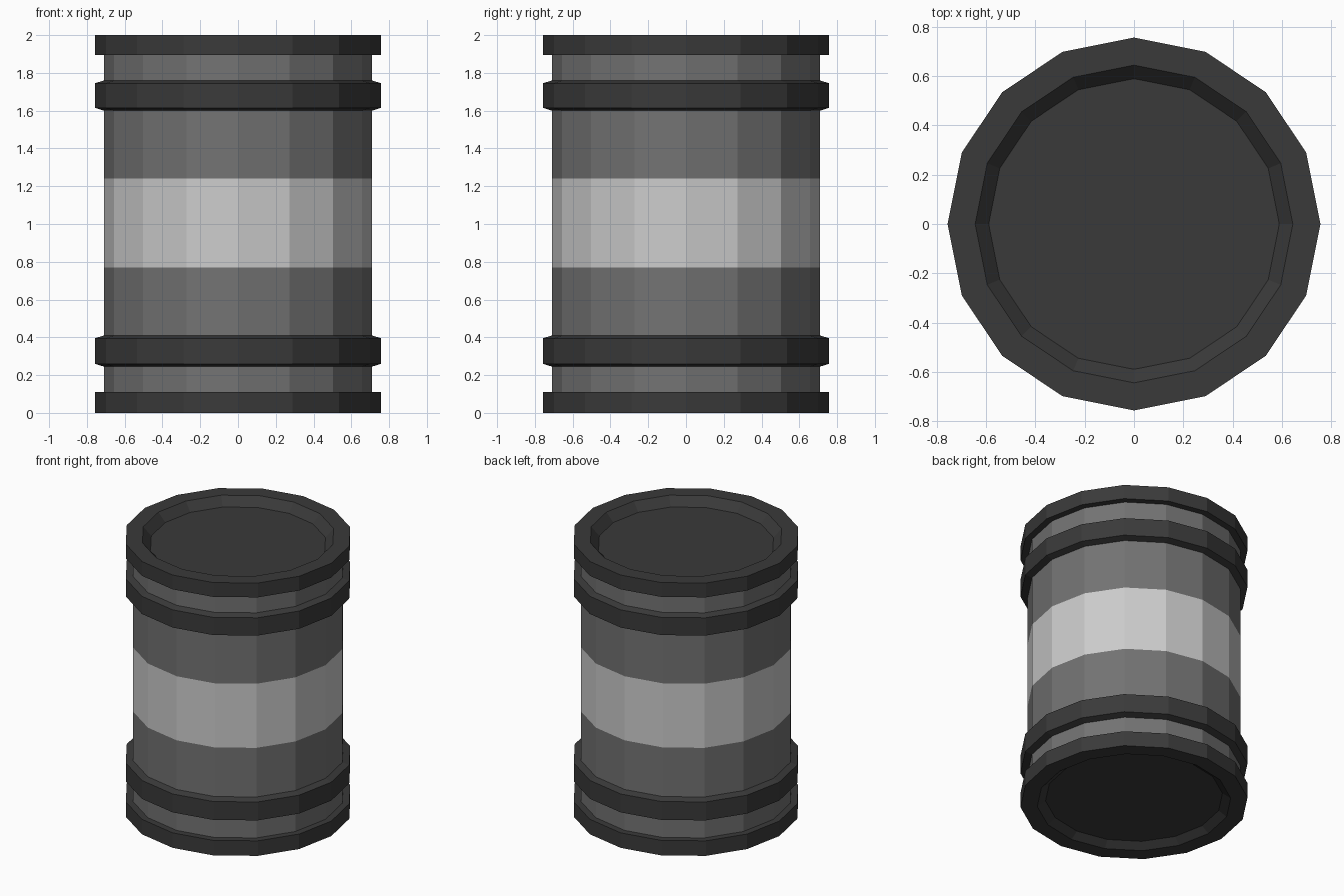
import bpy, bmesh
from math import cos, sin, pi

if "Cube" in bpy.data.objects:
    bpy.data.objects.remove(bpy.data.objects["Cube"])

SIDES = 16
BODY_R, RIM_R = 0.71, 0.757


def material(name, v):
    m = bpy.data.materials.new(name)
    m.diffuse_color = (v, v, v, 1)
    m.use_nodes = True
    m.node_tree.nodes["Principled BSDF"].inputs["Base Color"].default_value = m.diffuse_color
    return m


dark = material("dark_grey", 0.042)
mid = material("mid_grey", 0.17)
light = material("light_grey", 0.58)


def lathe(name, profile, mat, cap_start=False, cap_end=False):
    """Revolve (radius, z) points, listed bottom to top along the outside."""
    bm = bmesh.new()
    rings = [[bm.verts.new((r * cos(2 * pi * i / SIDES), r * sin(2 * pi * i / SIDES), z))
              for i in range(SIDES)] for r, z in profile]
    for a, b in zip(rings, rings[1:]):
        for i in range(SIDES):
            j = (i + 1) % SIDES
            bm.faces.new((a[i], a[j], b[j], b[i]))
    if cap_start:
        bm.faces.new(rings[0][::-1])
    if cap_end:
        bm.faces.new(rings[-1])
    me = bpy.data.meshes.new(name)
    bm.to_mesh(me)
    bm.free()
    me.materials.append(mat)
    ob = bpy.data.objects.new(name, me)
    bpy.context.collection.objects.link(ob)
    return ob


# Barrel wall, split around the pale band and the raised hoops
for name, z0, z1, mat in (("wall_foot", 0.11, 0.245, mid),
                          ("wall_lower", 0.41, 0.77, mid),
                          ("pale_band", 0.77, 1.24, light),
                          ("wall_upper", 1.24, 1.60, mid),
                          ("wall_neck", 1.76, 1.895, mid)):
    lathe(name, [(BODY_R, z0), (BODY_R, z1)], mat)

# Raised hoops with chamfered edges
for name, z0, z1 in (("lower_hoop", 0.245, 0.41), ("upper_hoop", 1.60, 1.76)):
    lathe(name, [(BODY_R, z0), (RIM_R, z0 + 0.015),
                 (RIM_R, z1 - 0.015), (BODY_R, z1)], dark)

# End rims with sunken lid and base
lathe("base_rim", [(0.59, 0.04), (0.645, 0), (RIM_R, 0), (RIM_R, 0.11), (BODY_R, 0.11)],
      dark, cap_start=True)
lathe("lid_rim", [(BODY_R, 1.895), (RIM_R, 1.895), (RIM_R, 2), (0.645, 2), (0.59, 1.938)],
      dark, cap_end=True)
